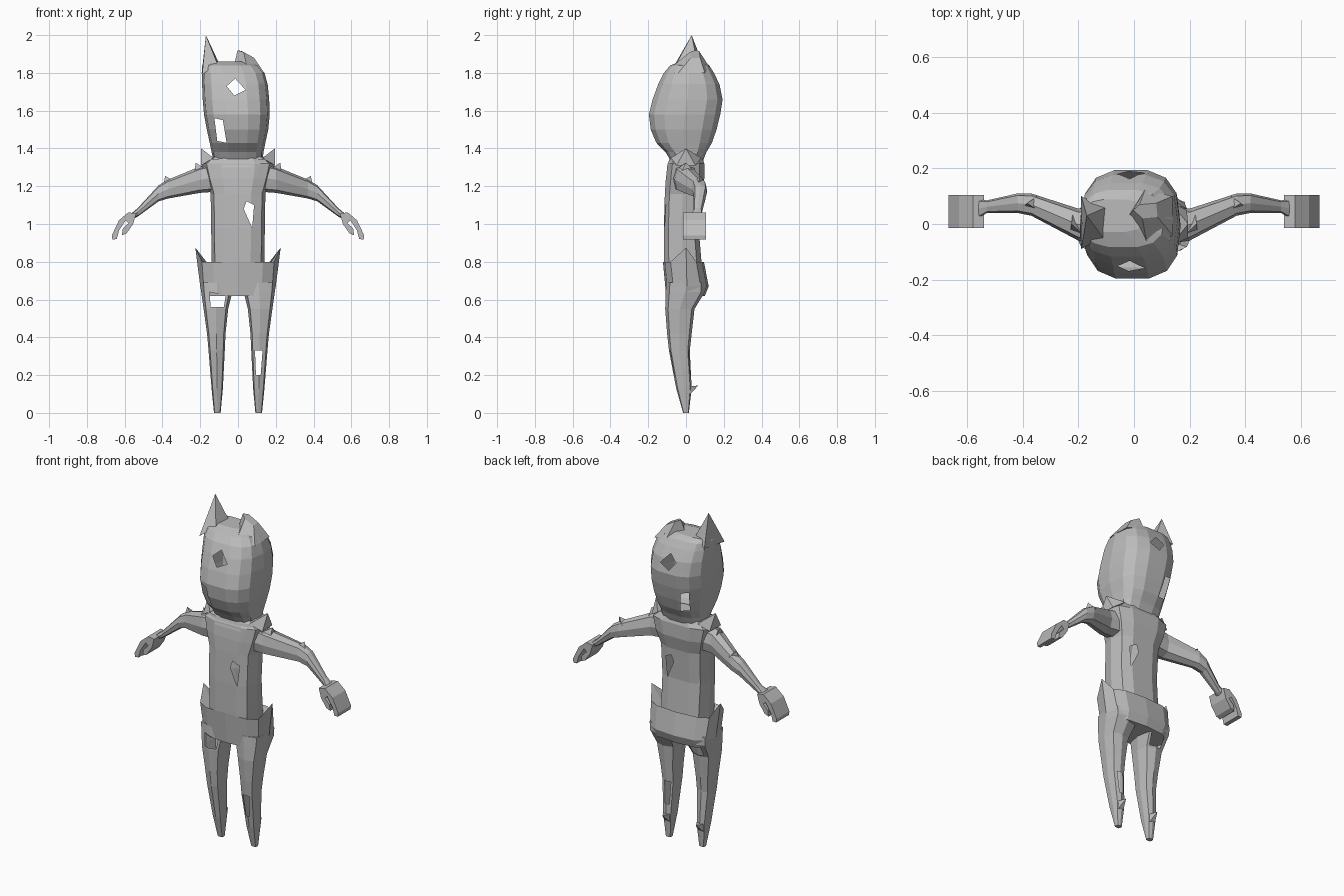
import bpy, bmesh, math
from mathutils import Vector

grey = bpy.data.materials.new("plain grey")
grey.diffuse_color = (0.5, 0.5, 0.5, 1)


def finish(name, bm):
    bmesh.ops.recalc_face_normals(bm, faces=bm.faces[:])
    me = bpy.data.meshes.new(name)
    bm.to_mesh(me)
    bm.free()
    me.materials.append(grey)
    ob = bpy.data.objects.new(name, me)
    bpy.context.collection.objects.link(ob)
    return ob


def rounded(a0, a1, b0, b1, n, p):
    """Points of a rounded box section spanning a0..a1 by b0..b1."""
    out = []
    for i in range(n):
        t = 2 * math.pi * i / n
        c, s = math.cos(t), math.sin(t)
        u = math.copysign(abs(c) ** (2 / p), c) if abs(c) > 1e-6 else 0
        v = math.copysign(abs(s) ** (2 / p), s) if abs(s) > 1e-6 else 0
        out.append(((a0 + a1) / 2 + u * (a1 - a0) / 2, (b0 + b1) / 2 + v * (b1 - b0) / 2))
    return out


def loft(rings, cap0=True, cap1=True):
    bm = bmesh.new()
    vs = [[bm.verts.new(p) for p in r] for r in rings]
    for a, b in zip(vs, vs[1:]):
        for i in range(len(a)):
            j = (i + 1) % len(a)
            bm.faces.new((a[i], a[j], b[j], b[i]))
    if cap0:
        bm.faces.new(vs[0])
    if cap1:
        bm.faces.new(vs[-1])
    return bm


def upright(rows, n, p):
    """Rings from rows of z, x0, x1, y0, y1."""
    return [[(x, y, z) for x, y in rounded(x0, x1, y0, y1, n, p)] for z, x0, x1, y0, y1 in rows]


def hole(bm, quad):
    """Open a window through front and back; quad is a convex outline in x, z."""
    cx, cz = (sum(q[k] for q in quad) / 4 for k in (0, 1))
    planes = []
    for (x0, z0), (x1, z1) in zip(quad, quad[1:] + quad[:1]):
        no = Vector((z1 - z0, 0, x0 - x1)).normalized()
        co = Vector((x0, 0, z0))
        if no.dot(Vector((cx, 0, cz)) - co) > 0:
            no = -no
        planes.append((co, no))
        bmesh.ops.bisect_plane(bm, geom=bm.verts[:] + bm.edges[:] + bm.faces[:],
                               plane_co=co, plane_no=no, dist=1e-5)
    gone = [f for f in bm.faces
            if all(no.dot(f.calc_center_median() - co) < -1e-5 for co, no in planes)]
    bmesh.ops.delete(bm, geom=gone, context='FACES')


def spike(name, base, tip):
    """Small three- or four-sided thorn."""
    bm = bmesh.new()
    vs = [bm.verts.new(p) for p in base]
    t = bm.verts.new(tip)
    bm.faces.new(vs)
    for i in range(len(vs)):
        bm.faces.new((vs[i], vs[(i + 1) % len(vs)], t))
    return finish(name, bm)


def flip(pts, s):
    return [(s * x, y, z) for x, y, z in pts]


# head shell
head = loft(upright([
    (1.33, -0.13, 0.13, -0.08, 0.09), (1.38, -0.14, 0.135, -0.11, 0.11),
    (1.43, -0.15, 0.145, -0.16, 0.14), (1.50, -0.165, 0.16, -0.19, 0.165),
    (1.58, -0.18, 0.168, -0.2, 0.185), (1.66, -0.187, 0.165, -0.18, 0.197),
    (1.74, -0.19, 0.157, -0.15, 0.18), (1.80, -0.192, 0.14, -0.12, 0.15),
    (1.84, -0.19, 0.11, -0.085, 0.125), (1.86, -0.18, 0.04, -0.03, 0.09)], 14, 2.8), cap0=False)
hole(head, [(-0.06, 1.73), (-0.015, 1.77), (0.04, 1.71), (-0.02, 1.68)])
hole(head, [(-0.125, 1.56), (-0.08, 1.55), (-0.06, 1.43), (-0.11, 1.44)])
finish("head", head)

# two uneven ears
spike("tall_ear", [(-0.19, -0.09, 1.79), (-0.11, -0.05, 1.85), (-0.10, 0.06, 1.85), (-0.19, 0.10, 1.82)],
      (-0.17, 0.03, 2.0))
bm = loft([[(-0.02, 0.03, 1.84), (0.05, -0.09, 1.82), (0.139, -0.04, 1.80), (0.138, 0.1, 1.80), (0.04, 0.125, 1.83)],
           [(-0.003, 0.05, 1.92), (0.03, 0.02, 1.91), (0.085, 0.025, 1.88), (0.08, 0.075, 1.88), (0.02, 0.07, 1.915)]])
finish("short_ear", bm)

# torso
torso = loft(upright([
    (0.72, -0.14, 0.14, -0.11, 0.09), (0.80, -0.14, 0.14, -0.12, 0.085),
    (0.98, -0.142, 0.142, -0.12, 0.07), (1.16, -0.145, 0.145, -0.115, 0.08),
    (1.24, -0.17, 0.17, -0.11, 0.10), (1.32, -0.19, 0.19, -0.10, 0.10),
    (1.36, -0.13, 0.13, -0.08, 0.085)], 10, 3.2))
hole(torso, [(0.03, 1.08), (0.045, 1.12), (0.085, 1.10), (0.075, 0.98)])
finish("torso", torso)

# hips, with the side corners drawn up into points
rings = upright([(0.62, -0.19, 0.19, -0.105, 0.10), (0.67, -0.2, 0.2, -0.11, 0.12),
                 (0.80, -0.21, 0.21, -0.122, 0.095), (0.76, -0.15, 0.15, -0.10, 0.08)], 12, 3)
rings[2][0] = (0.226, 0, 0.875)
rings[2][6] = (-0.226, 0, 0.875)
finish("hips", loft(rings))

for s, side in ((1, "right"), (-1, "left")):
    # leg
    leg = loft([flip(r, s) for r in upright([
        (0.0, 0.092, 0.127, -0.015, 0.015), (0.13, 0.08, 0.14, -0.052, 0.03),
        (0.33, 0.07, 0.156, -0.09, 0.02), (0.42, 0.066, 0.164, -0.10, 0.03),
        (0.55, 0.052, 0.182, -0.11, 0.045), (0.64, 0.03, 0.195, -0.108, 0.10),
        (0.69, 0.02, 0.2, -0.105, 0.10)], 8, 3.2)])
    if s > 0:
        hole(leg, [(0.09, 0.33), (0.13, 0.33), (0.12, 0.20), (0.095, 0.20)])
    else:
        hole(leg, [(-0.15, 0.64), (-0.065, 0.62), (-0.075, 0.56), (-0.145, 0.56)])
    finish(side + "_leg", leg)

    # heel spur
    spike(side + "_heel_spur", flip([(0.085, 0.015, 0.14), (0.135, 0.015, 0.14), (0.13, 0.015, 0.09),
                                     (0.09, 0.015, 0.09)], s), (s * 0.11, 0.065, 0.145))

    # arm: rows of x, y0, y1, z0, z1
    arm = [(0.13, -0.07, 0.06, 1.17, 1.32), (0.20, -0.06, 0.055, 1.165, 1.305),
           (0.37, 0.03, 0.11, 1.135, 1.235), (0.42, 0.04, 0.11, 1.12, 1.205),
           (0.53, 0.04, 0.085, 1.04, 1.085), (0.56, 0.02, 0.09, 1.025, 1.06)]
    finish(side + "_arm", loft([[(s * x, a, b) for a, b in rounded(y0, y1, z0, z1, 8, 2.8)]
                                for x, y0, y1, z0, z1 in arm]))

    # curled hand: outline in x, z drawn out along y
    outline = [(0.54, 1.055), (0.58, 1.062), (0.63, 1.02), (0.668, 0.94), (0.665, 0.918), (0.642, 0.92),
               (0.63, 0.965), (0.595, 1.02), (0.58, 1.005), (0.61, 0.975), (0.615, 0.94), (0.59, 0.95), (0.555, 1.0)]
    finish(side + "_hand", loft([[(s * x, y, z) for x, z in outline] for y in (-0.015, 0.105)]))

    # collar, shoulder and elbow thorns
    spike(side + "_collar_point", flip([(0.13, -0.08, 1.35), (0.195, -0.05, 1.31), (0.19, 0.05, 1.31),
                                        (0.13, 0.08, 1.35)], s), (s * 0.195, 0.0, 1.40))
    spike(side + "_shoulder_thorn", flip([(0.17, -0.05, 1.29), (0.23, -0.03, 1.26), (0.22, 0.05, 1.27)], s),
          (s * 0.225, 0.0, 1.325))
    spike(side + "_elbow_thorn", flip([(0.33, 0.04, 1.22), (0.40, 0.06, 1.19), (0.35, 0.10, 1.22)], s),
          (s * 0.385, 0.075, 1.255))

# front collar flap
finish("collar", loft(upright([(1.30, -0.17, 0.17, -0.105, 0.10), (1.345, -0.17, 0.17, -0.09, 0.08)], 10, 3.2),
                      cap0=False, cap1=False))
